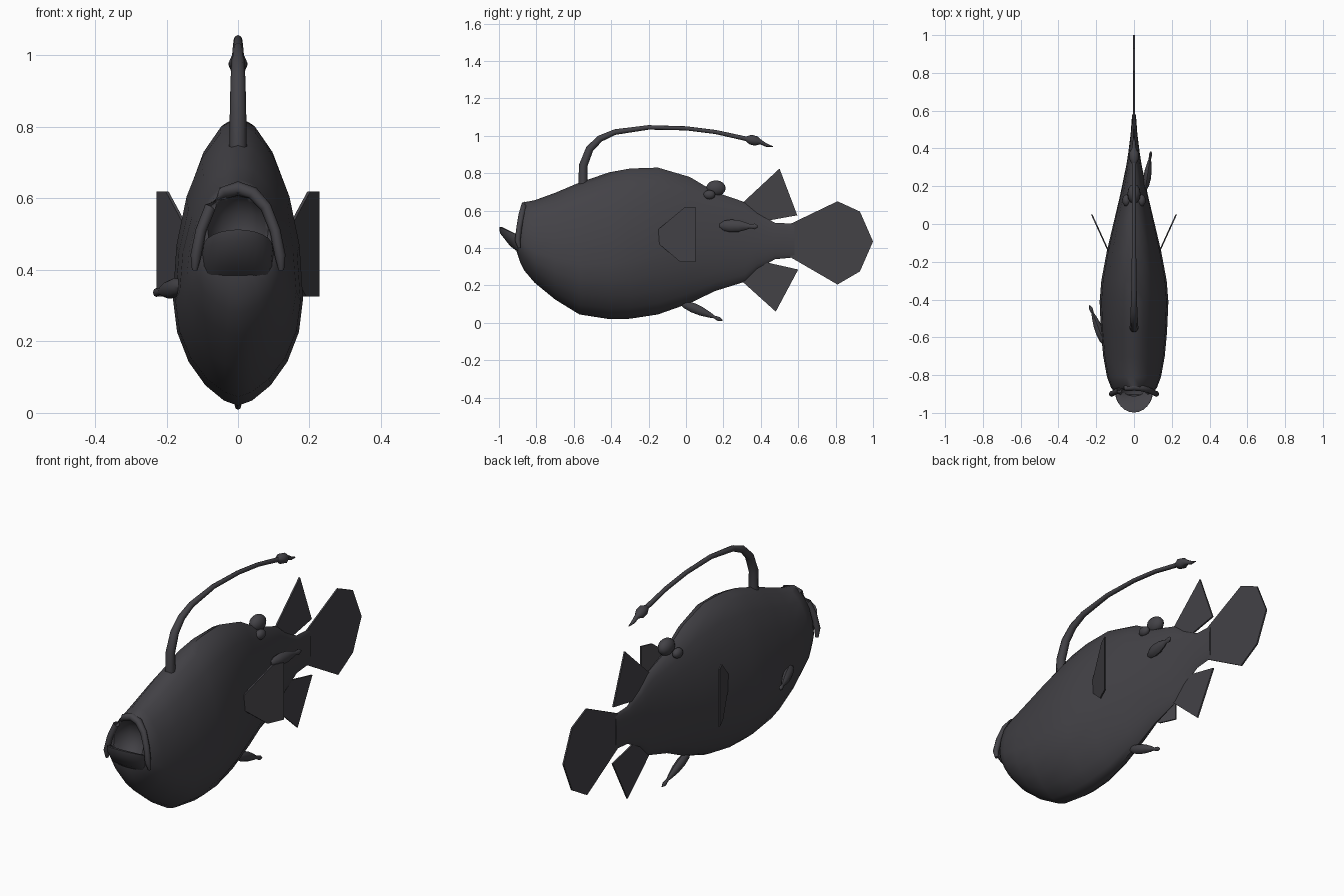
import bpy, bmesh, math
from mathutils import Vector

if "Cube" in bpy.data.objects:
    bpy.data.objects.remove(bpy.data.objects["Cube"])

skin = bpy.data.materials.new("dark_grey_skin")
skin.diffuse_color = (0.056, 0.054, 0.062, 1)
skin.use_nodes = True
skin.node_tree.nodes["Principled BSDF"].inputs["Base Color"].default_value = skin.diffuse_color


def make(name, rings, smooth=True, closed=True):
    """Skin a list of equal rings of points and cap both ends."""
    bm = bmesh.new()
    vs = [[bm.verts.new(p) for p in r] for r in rings]
    n = len(rings[0])
    for a, b in zip(vs, vs[1:]):
        for i in range(n if closed else n - 1):
            j = (i + 1) % n
            bm.faces.new((a[i], a[j], b[j], b[i]))
    if closed:
        bm.faces.new(vs[0])
        bm.faces.new(vs[-1])
    bmesh.ops.recalc_face_normals(bm, faces=bm.faces)
    me = bpy.data.meshes.new(name)
    bm.to_mesh(me)
    bm.free()
    ob = bpy.data.objects.new(name, me)
    bpy.context.collection.objects.link(ob)
    me.materials.append(skin)
    if smooth:
        shade(ob)
    return ob


def shade(ob):
    bpy.ops.object.select_all(action='DESELECT')
    ob.select_set(True)
    bpy.context.view_layer.objects.active = ob
    bpy.ops.object.shade_smooth_by_angle(angle=math.radians(50))


def tube(name, pts, radii, sides=8, flat=1.0):
    """Tapered tube through points; flat squeezes it sideways."""
    pts = [Vector(p) for p in pts]
    rings = []
    for i, p in enumerate(pts):
        d = (pts[min(i + 1, len(pts) - 1)] - pts[max(i - 1, 0)]).normalized()
        ref = Vector((1, 0, 0)) if abs(d.x) < 0.8 else Vector((0, 0, 1))
        v = d.cross(ref).normalized()
        u = v.cross(d)
        rings.append([p + radii[i] * (flat * u * math.cos(2 * math.pi * k / sides)
                      + v * math.sin(2 * math.pi * k / sides)) for k in range(sides)])
    return make(name, rings)


def plate(name, outline, xfun=lambda y: 0.0, t=0.004):
    """Thin flat fin from a (y, z) outline."""
    return make(name, [[(xfun(y) + s * t, y, z) for y, z in outline] for s in (-1, 1)], False)


def ball(name, loc, scale):
    bpy.ops.mesh.primitive_uv_sphere_add(segments=12, ring_count=8, location=loc)
    ob = bpy.context.object
    ob.name = name
    ob.scale = scale
    ob.data.materials.append(skin)
    shade(ob)
    return ob


# body: y, top z, bottom z, half width
stations = [(-.905, .50, .38, .08), (-.885, .60, .32, .108), (-.865, .645, .28, .122),
            (-.81, .655, .215, .143), (-.70, .695, .125, .163), (-.57, .75, .045, .175),
            (-.41, .805, .02, .182), (-.30, .825, .022, .173), (-.15, .83, .045, .145),
            (.02, .78, .105, .105), (.155, .70, .17, .073), (.315, .645, .22, .04),
            (.38, .59, .285, .03), (.475, .535, .34, .018), (.58, .53, .35, .01)]
rings = []
N = 20
for y, zt, zb, w in stations:
    zc = zb + (zt - zb) * (.38 + .12 * max(0, min(1, (y + .3) / .7)))
    ring = []
    for k in range(N):
        a = 2 * math.pi * k / N
        c, s = math.cos(a), math.sin(a)
        e = 1.1 if s >= 0 else 1.3
        ring.append((math.copysign(w * abs(c) ** e, c), y,
                     zc + s * ((zt - zc) if s > 0 else (zc - zb))))
    rings.append(ring)
body = make("body", rings)

# mouth hollow
cutter = ball("mouth_cutter", (0, -.90, .515), (.088, .10, .105))
cutter.hide_render = True
cutter.hide_viewport = False
mod = body.modifiers.new("mouth", 'BOOLEAN')
mod.operation = 'DIFFERENCE'
mod.object = cutter
mod.solver = 'EXACT'
bpy.context.view_layer.objects.active = body
bpy.ops.object.select_all(action='DESELECT')
body.select_set(True)
bpy.context.view_layer.update()
bpy.ops.object.modifier_apply(modifier="mouth")
bpy.data.objects.remove(cutter)

# upper lip arch
half = [(.121, -.892, .40), (.118, -.90, .44), (.104, -.892, .51),
        (.078, -.880, .575), (.042, -.868, .615)]
arch = half + [(0, -.862, .628)] + [(-x, y, z) for x, y, z in reversed(half)]
r = [.008, .015, .015, .016, .018]
tube("upper_lip", arch, r + [.02] + r[::-1])

# scoop-shaped lower jaw: outer foot, outer rim, inner rim, floor
rows = []
for rx, ry, z0, dz in ((.085, .01, .39, -.01), (.095, .05, .41, .0), (.10, .105, .45, .03),
                       (.098, .108, .465, .048), (.088, .095, .465, .048), (.05, .02, .43, .0)):
    row = []
    for k in range(13):
        t = math.pi * (k / 12 - .5)
        c = math.cos(t)
        row.append((rx * math.sin(t), -.89 - ry * c, z0 + dz * c))
    rows.append(row)
make("lower_jaw", rows, closed=False)

# pectoral fins
pectoral = [(-.16, .435), (-.16, .49), (-.005, .62), (.05, .62), (.05, .325), (-.03, .325)]
for side, s in (("right", 1), ("left", -1)):
    plate(side + "_pectoral_fin", pectoral, lambda y: s * (.128 + (y + .16) * .455))

# rear fins and tail
plate("rear_dorsal_fin", [(.29, .63), (.50, .825), (.595, .575), (.40, .54)])
plate("rear_anal_fin", [(.28, .24), (.48, .06), (.60, .285), (.40, .33)])
plate("tail_fin", [(.56, .53), (.81, .65), (.93, .595), (1.0, .435),
                   (.93, .275), (.81, .205), (.56, .35)])

# fishing rod on the back with its lure
rod = [(-.55, .72), (-.55, .84), (-.515, .93), (-.46, .985), (-.38, 1.02), (-.20, 1.045),
       (0, 1.04), (.16, 1.02), (.34, .98)]
tube("lure_rod", [(0, y, z) for y, z in rod], [.025, .023, .021, .018, .015, .012, .011, .011, .012])
lure = [(.32, .985), (.345, .98), (.375, .972), (.40, .966), (.43, .95), (.465, .942)]
tube("lure", [(0, y, z) for y, z in lure], [.012, .026, .026, .012, .009, .002])

# knobs on the back
ball("back_knob", (0, .16, .72), (.035, .052, .042))
for side, s in (("right", 1), ("left", -1)):
    ball(side + "_small_knob", (s * .04, .125, .685), (.022, .032, .025))

# small attached fish
for name, a, b, size, flat in (
        ("side_hanger", (.06, .18, .52), (.09, .385, .515), .034, .6),
        ("flank_hanger", (-.155, -.64, .355), (-.235, -.43, .335), .028, .8),
        ("belly_hanger", (0, -.03, .11), (0, .195, .012), .026, .8)):
    a, b = Vector(a), Vector(b)
    steps = ((0, .3), (.12, .8), (.3, 1), (.5, .9), (.7, .55), (.8, .3), (.92, .45), (1, .1))
    tube(name, [a.lerp(b, t) for t, _ in steps], [size * k for _, k in steps], flat=flat)
